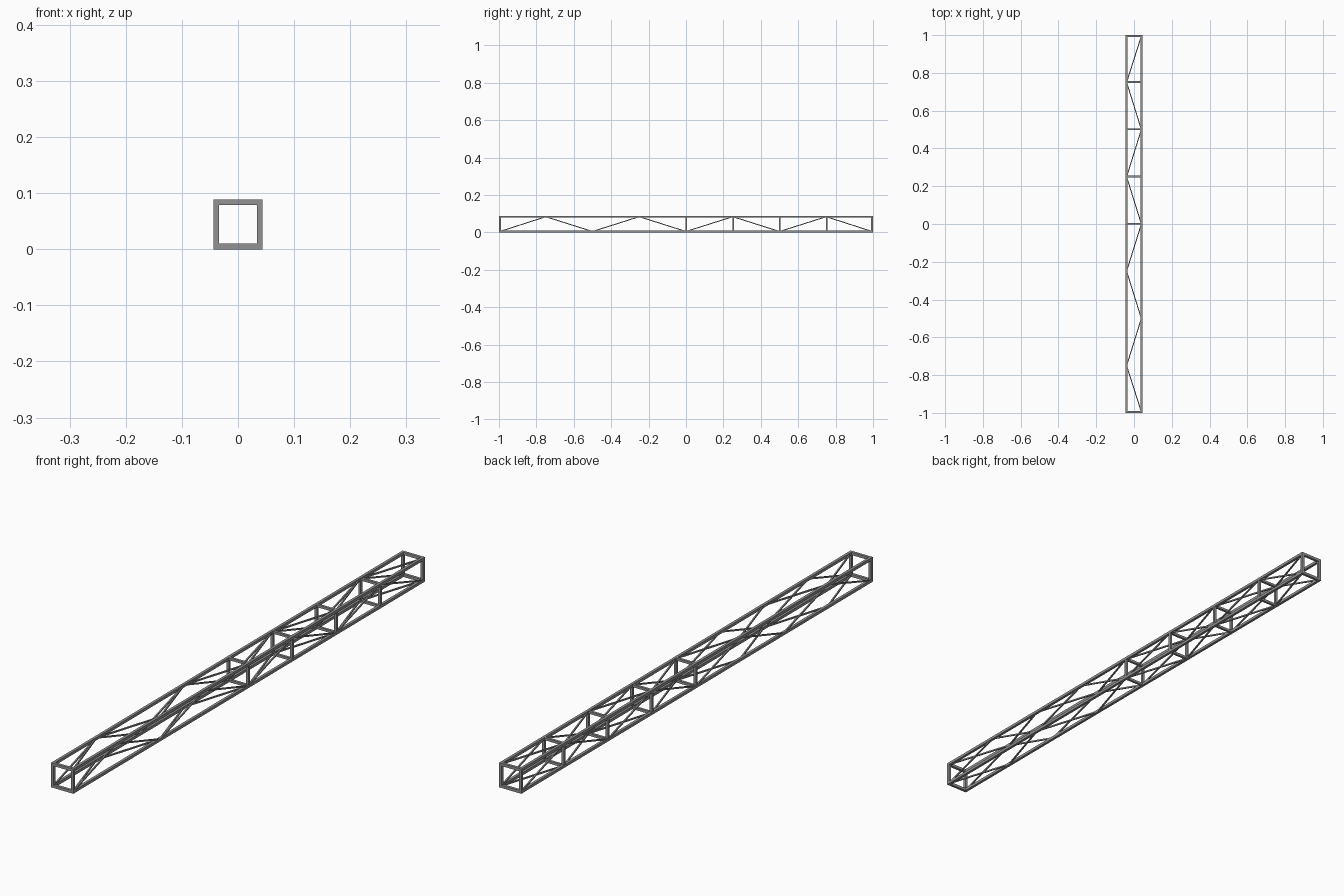
import bpy
from math import pi
from mathutils import Vector

if "Cube" in bpy.data.objects:
    bpy.data.objects.remove(bpy.data.objects["Cube"])

W, H, T = 0.088, 0.089, 0.01     # outer width, height, tube thickness
D = 0.005                        # brace thickness
X = (W - T) / 2                  # tube centre lines
Z0, Z1 = T / 2, H - T / 2

dark = bpy.data.materials.new("dark_metal")
dark.diffuse_color = (0.29, 0.29, 0.29, 1)
dark.use_nodes = True
dark.node_tree.nodes["Principled BSDF"].inputs["Base Color"].default_value = dark.diffuse_color


def bar(name, a, b, t):
    """Square bar from a to b."""
    a, b = Vector(a), Vector(b)
    d = b - a
    bpy.ops.mesh.primitive_cube_add(size=1, location=(a + b) / 2)
    o = bpy.context.object
    o.name = name
    # local y runs along the bar, local z stays as upright as possible
    o.rotation_euler = d.to_track_quat('Y', 'Z').to_euler()
    o.scale = (t, d.length, t)
    o.data.materials.append(dark)
    return o


# Four long chords
for x in (-X, X):
    for z in (Z0, Z1):
        bar("chord", (x, -1, z), (x, 1, z), T)

# Square frames: ends, middle and the back half
E = 1 - T / 2
for y in (-E, 0.002, 0.252, 0.502, 0.752, E):
    t = T if abs(y) == E else 0.009
    for s in (-1, 1):
        o = bar("frame_post", (s * X, y, Z0), (s * X, y, Z1), t)
        o.rotation_euler = (pi / 2, 0, 0)
    for z in (Z0, Z1):
        bar("frame_rail", (-X, y, z), (X, y, z), t)

# Zigzag braces on all four sides
for i in range(8):
    y0, y1 = max(-E, -1 + i * 0.25), min(E, -0.75 + i * 0.25)
    za, zb = (Z0, Z1) if i % 2 == 0 else (Z1, Z0)
    xa, xb = (X, -X) if i % 2 == 0 else (-X, X)
    for s in (-1, 1):
        bar("side_brace", (s * X, y0, za), (s * X, y1, zb), D)
    for z in (Z0, Z1):
        bar("flat_brace", (xa, y0, z), (xb, y1, z), D)
